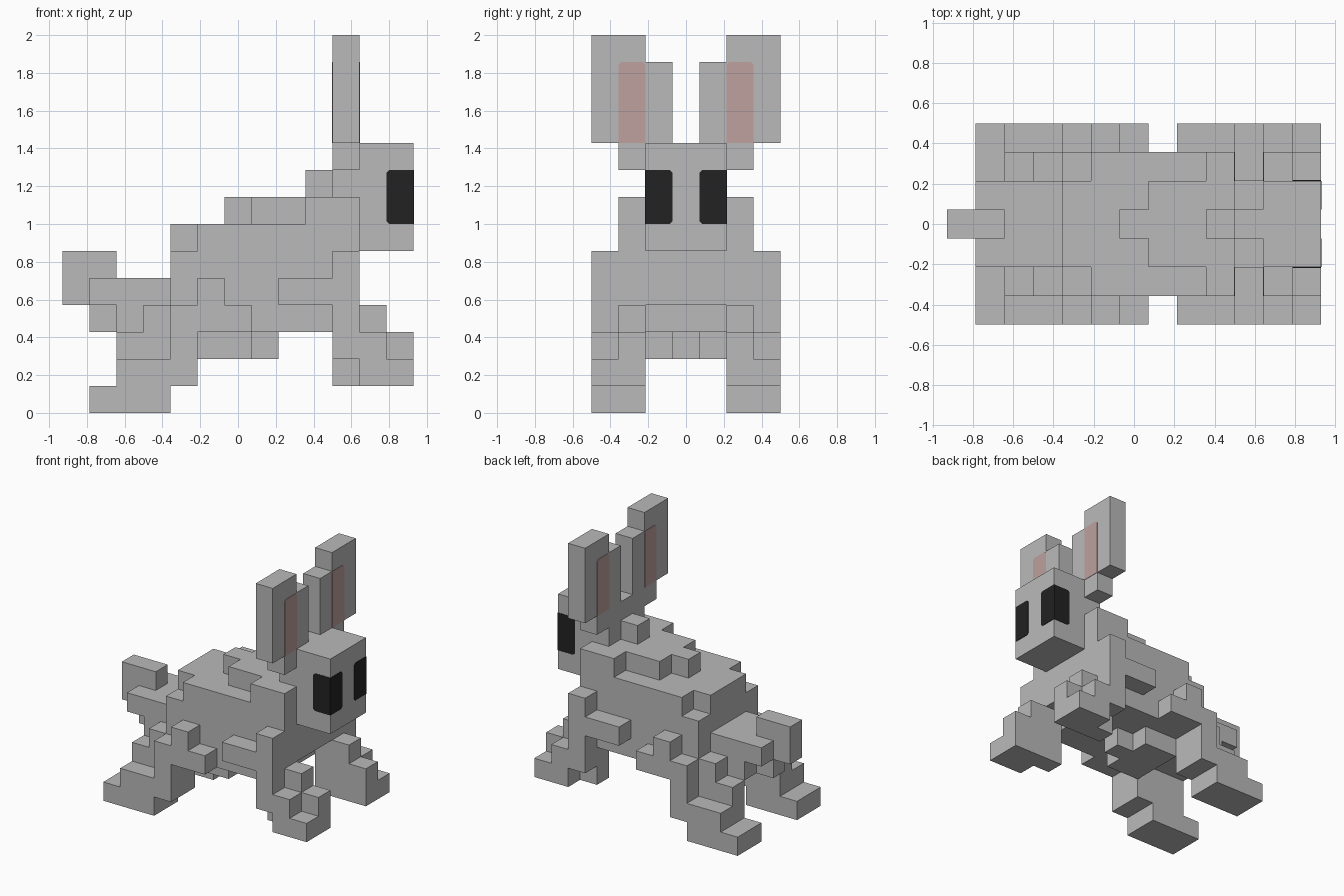
import bpy, bmesh, math
from mathutils import Vector

if "Cube" in bpy.data.objects:
    bpy.data.objects.remove(bpy.data.objects["Cube"], do_unlink=True)

U = 2 / 14                                   # edge of one block
ORIGIN = Vector((-6.5 * U, -3.5 * U, 0))     # corner of the block grid


def material(name, rgb):
    m = bpy.data.materials.new(name)
    m.use_nodes = True
    m.diffuse_color = (*rgb, 1)
    m.node_tree.nodes["Principled BSDF"].inputs["Base Color"].default_value = (*rgb, 1)
    return m


grey = material("grey fur", (0.49, 0.49, 0.49))
pink = material("inner ear pink", (0.51, 0.355, 0.345))
black = material("eye black", (0.016, 0.016, 0.016))


def finish(name, bm, mat):
    bmesh.ops.recalc_face_normals(bm, faces=bm.faces)
    me = bpy.data.meshes.new(name)
    bm.to_mesh(me)
    bm.free()
    me.materials.append(mat)
    ob = bpy.data.objects.new(name, me)
    bpy.context.collection.objects.link(ob)
    return ob


def blocks(name, boxes, flip=False):
    """Join boxes (x0, x1, y0, y1, z0, z1 in blocks) into one outer shell."""
    cells = set()
    for x0, x1, y0, y1, z0, z1 in boxes:
        if flip:
            y0, y1 = 7 - y1, 7 - y0
        cells |= {(x, y, z) for x in range(x0, x1)
                  for y in range(y0, y1) for z in range(z0, z1)}
    bm = bmesh.new()
    for c in cells:
        for axis in range(3):
            for side in (0, 1):
                n = list(c)
                n[axis] += 2 * side - 1
                if tuple(n) in cells:
                    continue
                a, b = (axis + 1) % 3, (axis + 2) % 3
                ring = []
                for da, db in ((0, 0), (1, 0), (1, 1), (0, 1)):
                    p = list(c)
                    p[axis] += side
                    p[a] += da
                    p[b] += db
                    ring.append(bm.verts.new(ORIGIN + U * Vector(p)))
                bm.faces.new(ring if side else ring[::-1])
    bmesh.ops.remove_doubles(bm, verts=bm.verts, dist=1e-4)
    bmesh.ops.dissolve_limit(bm, angle_limit=0.01, verts=bm.verts, edges=bm.edges)
    return finish(name, bm, grey)


def plate(name, axis, level, out, a_range, z_range, mat, cut):
    """Thin painted plate on a face; cut lists corners to clip as (a end, z end)."""
    k, t = 0.014, 0.003
    pts = []
    for i, j in ((0, 0), (1, 0), (1, 1), (0, 1)):
        a = (a_range[i] - (3.5 if axis == 0 else 6.5)) * U
        z = z_range[j] * U
        sa = math.copysign(k, a_range[1 - i] - a_range[i])
        sz = math.copysign(k, z_range[1 - j] - z_range[j])
        if (i, j) in cut:
            pair = [(a, z + sz), (a + sa, z)]
            pts += pair if i == j else pair[::-1]
        else:
            pts.append((a, z))
    base = (level - (6.5 if axis == 0 else 3.5)) * U
    bm = bmesh.new()
    vs = [bm.verts.new((base, a, z) if axis == 0 else (a, base, z)) for a, z in pts]
    face = bm.faces.new(vs)
    ext = bmesh.ops.extrude_face_region(bm, geom=[face])
    shift = Vector((0, 0, 0))
    shift[axis] = out * t
    for v in ext["geom"]:
        if isinstance(v, bmesh.types.BMVert):
            v.co += shift
    return finish(name, bm, mat)


# Trunk with stepped back and belly
blocks("body", [
    (4, 11, 1, 6, 4, 6), (5, 11, 1, 6, 6, 7), (4, 5, 2, 5, 6, 7),
    (9, 11, 1, 6, 7, 8), (7, 9, 2, 5, 7, 8), (6, 7, 3, 4, 7, 8),
    (4, 10, 1, 6, 3, 4), (5, 7, 2, 5, 2, 3), (7, 8, 3, 4, 2, 3)])
blocks("rump", [(1, 4, 2, 5, 4, 5), (2, 4, 2, 5, 3, 4), (1, 2, 3, 4, 3, 4)])
blocks("tail", [(0, 1, 3, 4, 4, 6), (1, 2, 3, 4, 5, 6)])

# Head with a nape tuft
blocks("head", [(10, 13, 2, 5, 6, 10)])
blocks("nape_tuft", [(9, 10, 3, 4, 8, 9)])

# Paired parts
for side, flip in (("right", False), ("left", True)):
    blocks(side + "_ear", [(10, 11, 0, 2, 10, 14), (10, 11, 2, 3, 10, 13),
                           (10, 11, 1, 2, 9, 10)], flip)
    blocks(side + "_front_leg", [
        (8, 10, 0, 1, 4, 5), (10, 11, 0, 1, 2, 6),                    # upper arm
        (10, 12, 1, 2, 1, 4), (12, 13, 1, 2, 1, 3),                   # inner paw
        (11, 12, 0, 1, 1, 3), (12, 13, 0, 1, 1, 2)], flip)            # outer paw
    blocks(side + "_hind_leg", [
        (5, 6, 0, 1, 3, 5), (6, 7, 0, 1, 3, 4), (4, 5, 0, 1, 1, 4),   # thigh
        (2, 4, 0, 1, 1, 2), (2, 4, 1, 2, 1, 3), (3, 4, 1, 2, 3, 4),   # heel
        (4, 5, 1, 2, 1, 3), (1, 4, 0, 2, 0, 1)], flip)                # foot

    # Pink on both faces of the ear
    ear_y = (5, 6) if flip else (1, 2)
    for where, level, out in (("front", 11, 1), ("back", 10, -1)):
        plate(f"{side}_ear_{where}_lining", 0, level, out, ear_y, (10, 13), pink,
              {(0, 1), (1, 1)})

    # Eye wrapping round the corner of the head
    inner = 0 if flip else 1
    plate(side + "_eye_front", 0, 13, 1, (4, 5) if flip else (2, 3), (7, 9), black,
          {(inner, 0), (inner, 1)})
    plate(side + "_eye_side", 1, 5 if flip else 2, 1 if flip else -1, (12, 13), (7, 9),
          black, {(0, 0), (0, 1)})
